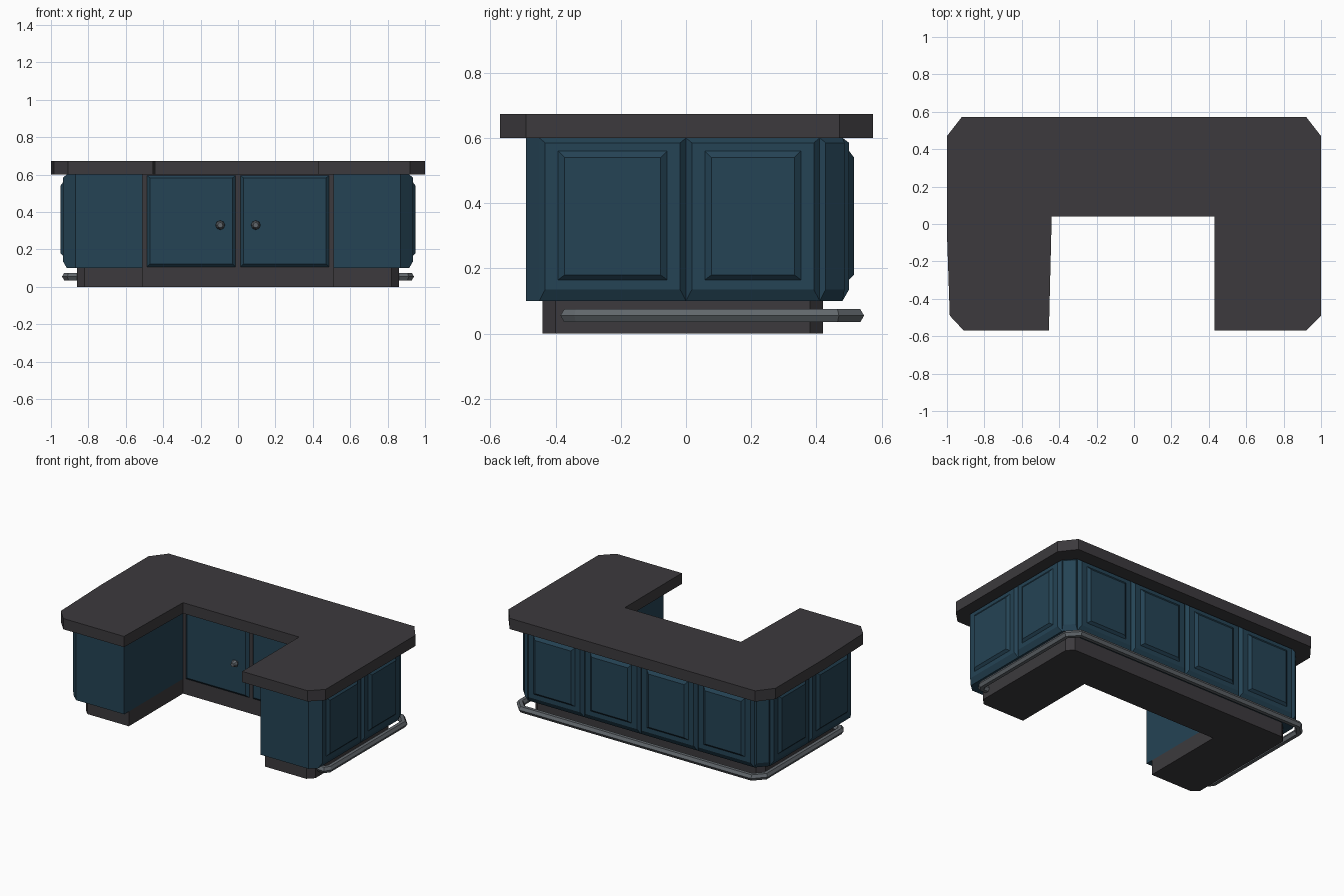
import bpy, bmesh, math
from mathutils import Vector, Matrix

if "Cube" in bpy.data.objects:
    bpy.data.objects.remove(bpy.data.objects["Cube"])


def material(name, rgb):
    m = bpy.data.materials.new(name)
    m.diffuse_color = (*rgb, 1)
    m.use_nodes = True
    m.node_tree.nodes["Principled BSDF"].inputs["Base Color"].default_value = m.diffuse_color
    return m


BLUE = material("blue_paint", (0.018, 0.056, 0.09))
GREY = material("dark_grey", (0.045, 0.042, 0.047))
METAL = material("grey_metal", (0.12, 0.135, 0.15))


def finish(bm, name, mat, mirror=False):
    bmesh.ops.recalc_face_normals(bm, faces=bm.faces)
    me = bpy.data.meshes.new(name)
    bm.to_mesh(me)
    bm.free()
    me.materials.append(mat)
    ob = bpy.data.objects.new(name, me)
    bpy.context.collection.objects.link(ob)
    if mirror:
        ob.modifiers.new("mirror", "MIRROR")
    return ob


def prism(name, pts, z0, z1, mat):
    bm = bmesh.new()
    f = bm.faces.new([bm.verts.new((x, y, z0)) for x, y in pts])
    top = bmesh.ops.extrude_face_region(bm, geom=[f])["geom"]
    bmesh.ops.translate(bm, vec=(0, 0, z1 - z0),
                        verts=[v for v in top if isinstance(v, bmesh.types.BMVert)])
    return finish(bm, name, mat)


def both_sides(half):
    return half + [(-x, y) for x, y in reversed(half)]


def panel(name, p0, p1, z0, z1, layers, mat):
    """Stepped panel on a wall; layers are (side, bottom, top, outward)."""
    a, b = Vector(p0), Vector(p1)
    d = (b - a).normalized()
    n = Vector((d.y, -d.x))
    bm = bmesh.new()
    prev = None
    for s, lo, hi, out in layers:
        q0, q1 = a + d * s + n * out, b - d * s + n * out
        ring = [bm.verts.new((*q, z)) for q, z in
                ((q0, z0 + lo), (q1, z0 + lo), (q1, z1 - hi), (q0, z1 - hi))]
        if prev:
            for i in range(4):
                j = (i + 1) % 4
                bm.faces.new((prev[i], prev[j], ring[j], ring[i]))
        else:
            bm.faces.new(ring[::-1])
        prev = ring
    bm.faces.new(prev)
    return finish(bm, name, mat, mirror=True)


# U-shaped worktop, its left arm slightly skewed
prism("worktop", [(0.43, 0.04), (0.43, -0.57), (0.92, -0.57), (1, -0.49), (1, 0.47),
                  (0.92, 0.573), (-0.92, 0.573), (-1, 0.47), (-1, -0.05),
                  (-0.985, -0.49), (-0.91, -0.57), (-0.455, -0.57), (-0.44, 0.04)],
      0.60, 0.673, GREY)

# cabinet body and recessed plinth
prism("cabinet_body", both_sides([(0.51, 0.155), (0.51, -0.49), (0.87, -0.49), (0.915, -0.45),
                                  (0.915, 0.41), (0.85, 0.48)]), 0.10, 0.60, BLUE)
prism("plinth", both_sides([(0.51, 0.14), (0.51, -0.44), (0.82, -0.44), (0.86, -0.40),
                            (0.86, 0.38), (0.82, 0.42)]), 0, 0.10, GREY)

# raised panels on sides and back
FRAME = [(0, 0, 0, 0), (0.018, 0.035, 0.015, 0.02)]
RAISED = FRAME + [(0.058, 0.065, 0.04, 0.02), (0.078, 0.08, 0.06, 0.035)]
walls = [((0.915, -0.45), (0.915, 0)), ((0.915, 0), (0.915, 0.41)),
         ((0.85, 0.48), (0.425, 0.48)), ((0.425, 0.48), (0, 0.48))]
for i, (p, q) in enumerate(walls):
    panel(f"wall_panel_{i + 1}", p, q, 0.10, 0.60, RAISED, BLUE)
panel("corner_panel", (0.915, 0.41), (0.85, 0.48), 0.10, 0.60,
      [(0, 0, 0, 0), (0.008, 0.035, 0.015, 0.018)], BLUE)

# grey door surround and two doors in the knee space
prism("door_surround", [(-0.51, 0.14), (0.51, 0.14), (0.51, 0.16), (-0.51, 0.16)],
      0.10, 0.60, GREY)
panel("cupboard_door", (0.012, 0.141), (0.488, 0.141), 0.105, 0.597,
      [(0, 0, 0, 0), (0.018, 0.018, 0.015, 0.018)], BLUE)

# door knobs
bm = bmesh.new()
for depth, y, r1, r2 in ((0.03, 0.112, 0.010, 0.010), (0.025, 0.088, 0.025, 0.014)):
    bmesh.ops.create_cone(bm, cap_ends=True, segments=8, radius1=r1, radius2=r2, depth=depth,
                          matrix=Matrix.Translation((0.095, y, 0.33)) @ Matrix.Rotation(math.pi / 2, 4, "X"))
finish(bm, "door_knob", METAL, mirror=True)

# six-sided foot rail, mitred round three sides
path = [Vector(p) for p in both_sides([(0.84, -0.362), (0.90, -0.362), (0.918, -0.335),
                                       (0.918, 0.46), (0.86, 0.523)])]
bm = bmesh.new()
prev = None
for i, p in enumerate(path):
    d0 = (p - path[i - 1]).normalized() if i else None
    d1 = (path[i + 1] - p).normalized() if i < len(path) - 1 else None
    d0, d1 = d0 or d1, d1 or d0
    t = (d0 + d1).normalized()
    side = Vector((t.y, -t.x)) / t.dot(d1)
    ring = []
    for k in range(6):
        ang = k * math.pi / 3
        q = p + side * 0.023 * math.cos(ang)
        ring.append(bm.verts.new((q.x, q.y, 0.055 + 0.023 * math.sin(ang))))
    if prev:
        for k in range(6):
            j = (k + 1) % 6
            bm.faces.new((prev[k], prev[j], ring[j], ring[k]))
    else:
        bm.faces.new(ring)
    prev = ring
bm.faces.new(prev[::-1])
finish(bm, "foot_rail", METAL)
